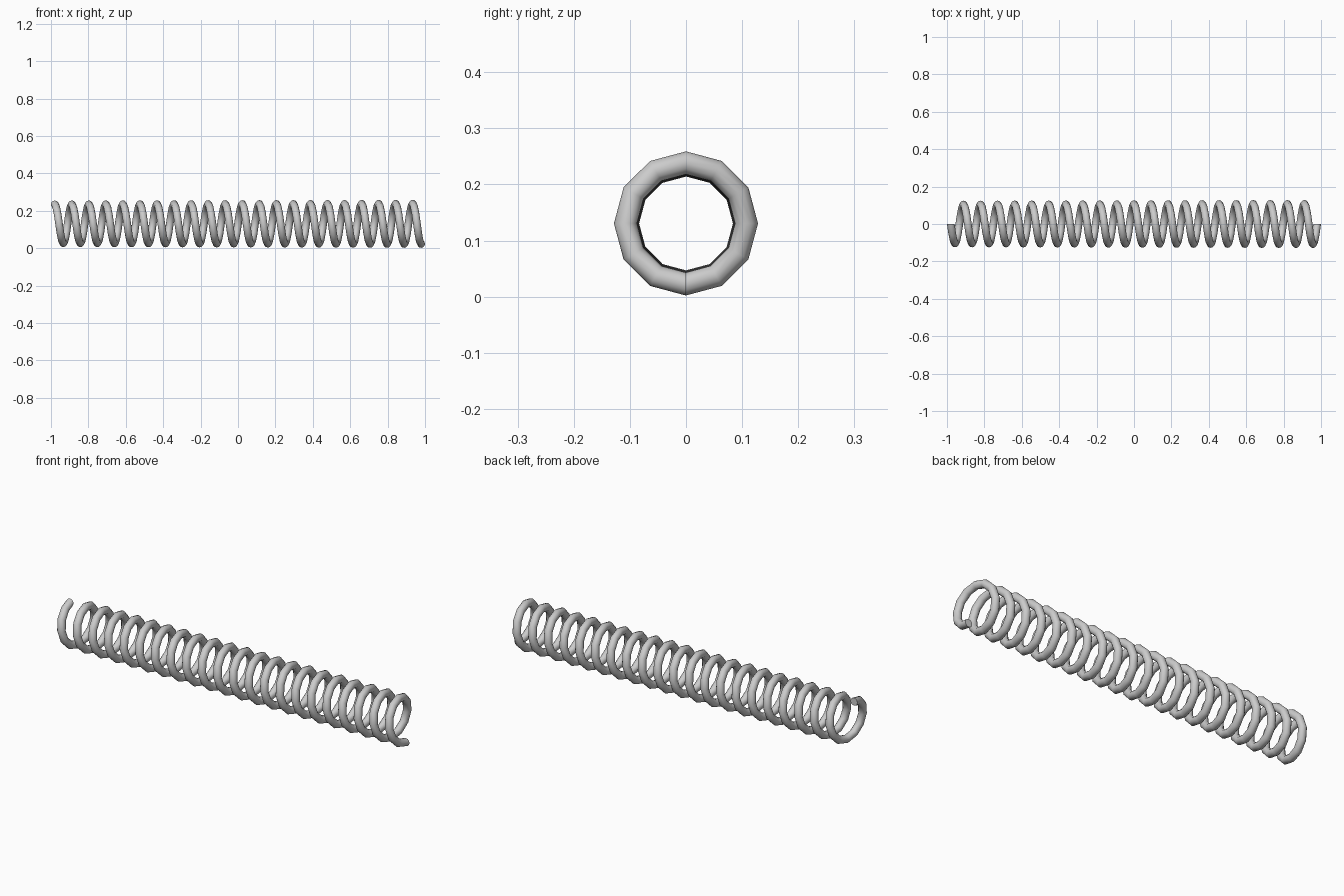
import bpy, bmesh
from math import cos, sin, pi, radians

cube = bpy.data.objects.get("Cube")
if cube:
    bpy.data.objects.remove(cube, do_unlink=True)

TURNS = 21.5          # starts at the top, ends at the bottom
STEPS = 12            # straight segments per turn
SIDES = 12            # sides of the wire
WIRE = 0.0205         # wire radius
HALF = 1 - WIRE       # half length of the wire's centre line
AXIS_Z = 0.1305
COIL_START, COIL_END = 0.104, 0.108   # the coil widens slightly


def add_ring(bm, t):
    """Wire section at fraction t of the coil, in a plane through the axis."""
    turn = 2 * pi * TURNS * t
    radius = COIL_START + (COIL_END - COIL_START) * t
    ring = []
    for i in range(SIDES):
        a = 2 * pi * i / SIDES
        r = radius + WIRE * cos(a)
        x = HALF * (2 * t - 1) + WIRE * sin(a)
        ring.append(bm.verts.new((x, -r * sin(turn), AXIS_Z + r * cos(turn))))
    return ring


# Coiled wire
bm = bmesh.new()
count = int(TURNS * STEPS)
rings = [add_ring(bm, k / count) for k in range(count + 1)]
for a, b in zip(rings, rings[1:]):
    for i in range(SIDES):
        j = (i + 1) % SIDES
        bm.faces.new((a[i], a[j], b[j], b[i]))

# Flat cut ends
bm.faces.new(rings[0])
bm.faces.new(rings[-1])
bmesh.ops.recalc_face_normals(bm, faces=bm.faces)

mesh = bpy.data.meshes.new("coil_spring")
bm.to_mesh(mesh)
bm.free()
spring = bpy.data.objects.new("coil_spring", mesh)
bpy.context.collection.objects.link(spring)

# Smooth wire with crisp ends
bpy.ops.object.select_all(action='DESELECT')
spring.select_set(True)
bpy.context.view_layer.objects.active = spring
bpy.ops.object.shade_smooth_by_angle(angle=radians(50))
